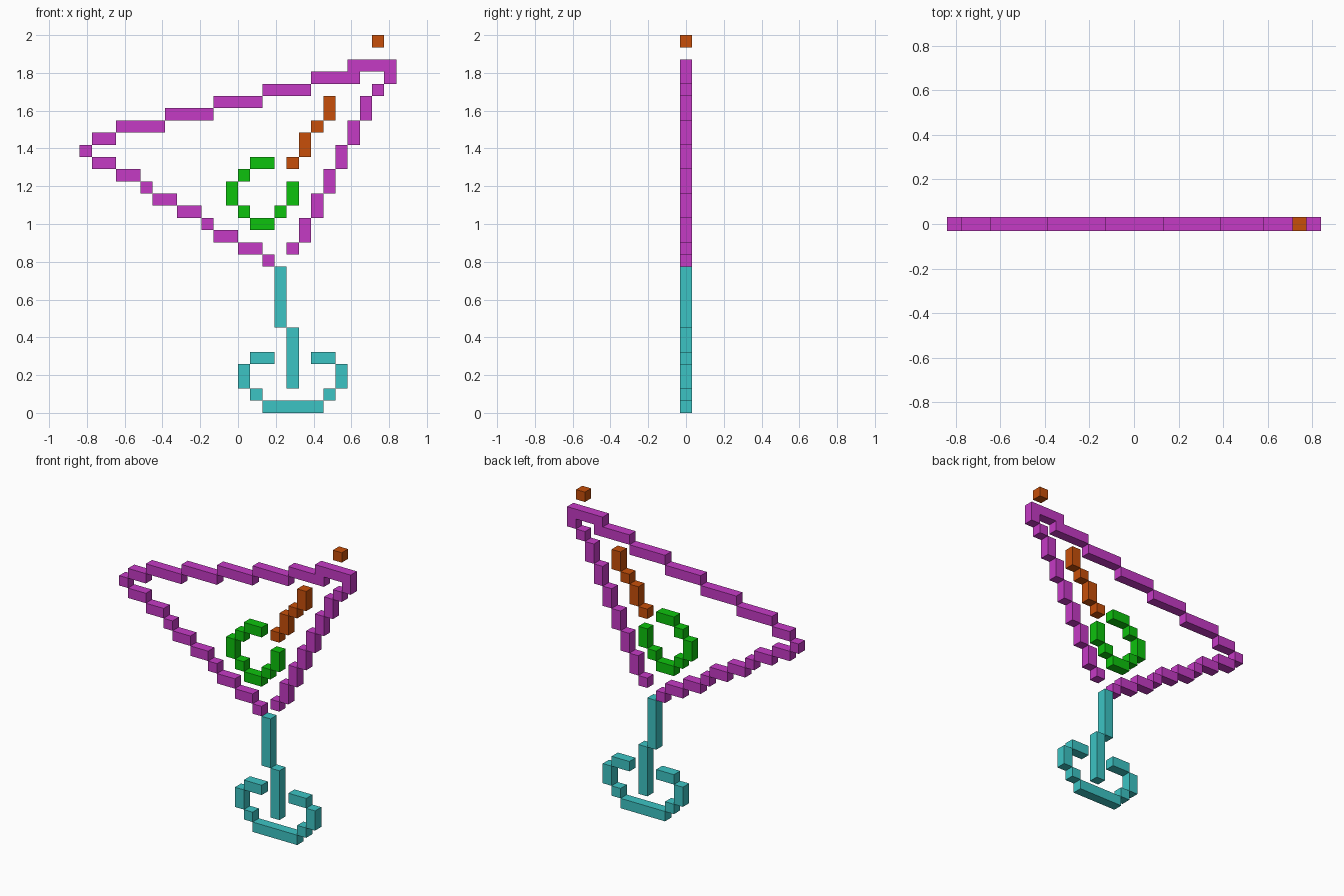
import bpy, bmesh

cube = bpy.data.objects.get("Cube")
if cube:
    bpy.data.objects.remove(cube, do_unlink=True)

CELL = 2 / 31          # the design sits on a grid 26 wide and 31 high
COLUMNS = 26


def material(name, rgb):
    m = bpy.data.materials.new(name)
    m.use_nodes = True
    m.diffuse_color = (*rgb, 1)
    bsdf = next(n for n in m.node_tree.nodes if n.type == 'BSDF_PRINCIPLED')
    bsdf.inputs["Base Color"].default_value = (*rgb, 1)
    return m


def bar(col, row, wide=1, high=1):
    """Grid cells covered by one straight bar."""
    return {(c, r) for c in range(col, col + wide) for r in range(row, row + high)}


def build(name, bars, mat):
    """One-cell-deep blocks from grid bars, without inner walls."""
    cells = set().union(*(bar(*b) for b in bars))
    bm = bmesh.new()
    verts = {}

    def vert(c, y, r):
        if (c, y, r) not in verts:
            verts[c, y, r] = bm.verts.new(((c - COLUMNS / 2) * CELL, (y - 0.5) * CELL, r * CELL))
        return verts[c, y, r]

    for c, r in sorted(cells):
        ring = [(c, r), (c + 1, r), (c + 1, r + 1), (c, r + 1)]
        bm.faces.new([vert(a, 0, b) for a, b in ring])
        bm.faces.new([vert(a, 1, b) for a, b in reversed(ring)])
        # side walls only where the neighbouring cell is empty
        for i, (dc, dr) in enumerate([(0, -1), (1, 0), (0, 1), (-1, 0)]):
            if (c + dc, r + dr) not in cells:
                (a, b), (p, q) = ring[i], ring[(i + 1) % 4]
                bm.faces.new([vert(p, 0, q), vert(a, 0, b), vert(a, 1, b), vert(p, 1, q)])
    # merge flat neighbouring squares into long faces
    bmesh.ops.dissolve_limit(bm, angle_limit=0.01, verts=bm.verts[:], edges=bm.edges[:])
    mesh = bpy.data.meshes.new(name)
    bm.to_mesh(mesh)
    bm.free()
    mesh.materials.append(mat)
    bpy.context.collection.objects.link(bpy.data.objects.new(name, mesh))


magenta = material("magenta", (0.56, 0.043, 0.56))
teal = material("teal", (0.046, 0.55, 0.55))
green = material("green", (0.004, 0.54, 0.004))
orange = material("burnt orange", (0.57, 0.078, 0.003))

# Tilted rim: evenly stepped bars climbing to the right corner
rim = [(0, 21), (1, 22, 2)] + [(3 + 4 * i, 23 + i, 4) for i in range(5)]
rim += [(22, 28, 4), (25, 27)]
build("glass_rim", rim, magenta)

# Left wall runs down to the stem
left_wall = [(1, 20, 2), (3, 19, 2), (5, 18), (6, 17, 2), (8, 16, 2),
             (10, 15), (11, 14, 2), (13, 13, 2), (15, 12)]
build("glass_left_wall", left_wall, magenta)

# Right wall: steep two-cell steps with single cells at both ends
right_wall = [(17, 13), (24, 26)] + [(18 + i, 14 + 2 * i, 1, 2) for i in range(6)]
build("glass_right_wall", right_wall, magenta)

# Olive ring, open where the stick enters
build("olive", [(14, 20, 2), (13, 19), (12, 17, 1, 2), (13, 16),
                (14, 15, 2), (16, 16), (17, 17, 1, 2)], green)

# Cocktail stick and its tip above the rim
build("cocktail_stick", [(17, 20), (18, 21, 1, 2), (19, 23), (20, 24, 1, 2), (24, 30)], orange)

# Stem and foot
build("stem", [(16, 7, 1, 5), (17, 2, 1, 5)], teal)
build("foot", [(14, 4, 2), (13, 2, 1, 2), (14, 1), (15, 0, 5),
               (20, 1), (21, 2, 1, 2), (19, 4, 2)], teal)
